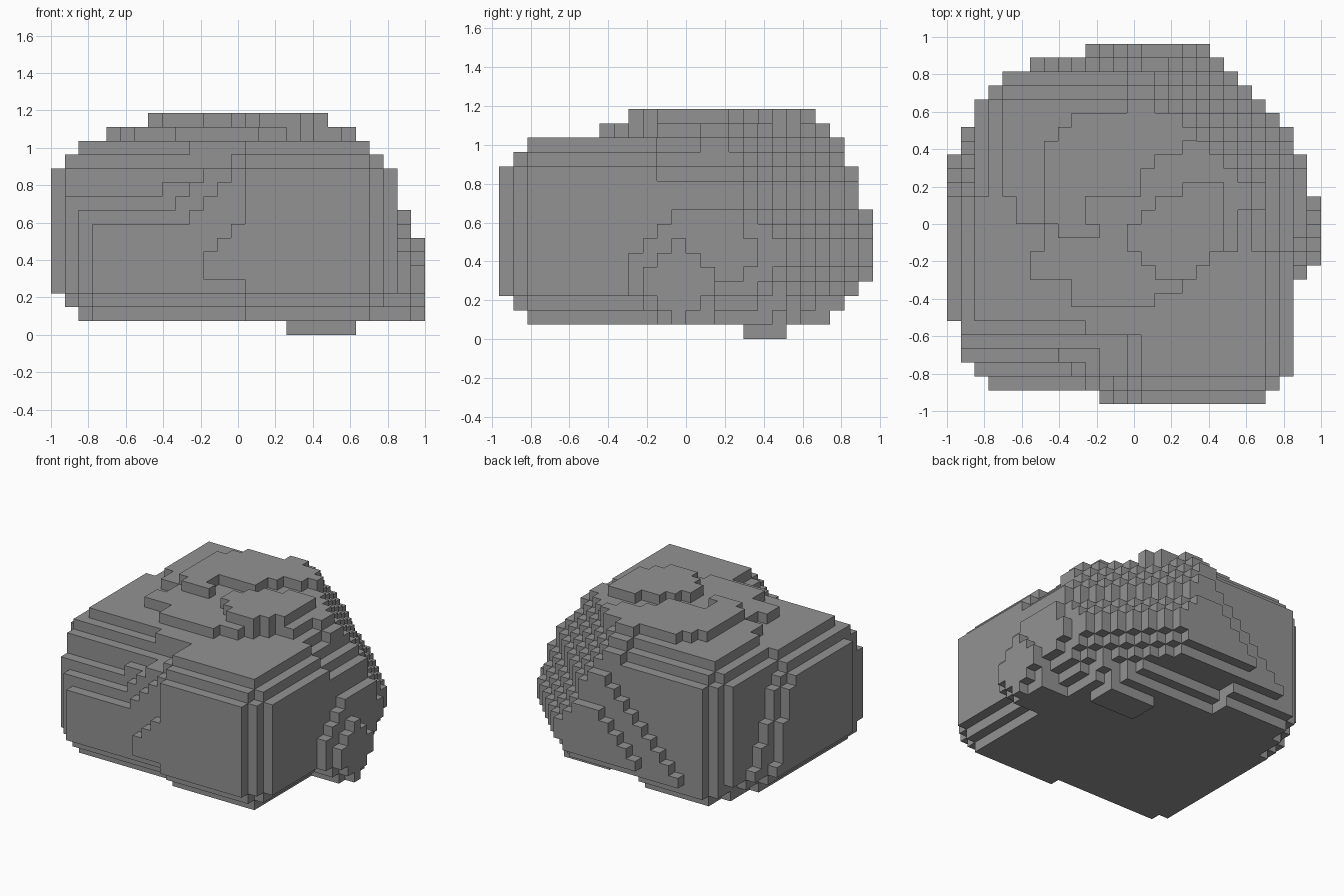
import bpy, bmesh
from mathutils import Vector

cube = bpy.data.objects.get("Cube")
if cube:
    bpy.data.objects.remove(cube, do_unlink=True)

U = 2 / 27                      # block size
NX, NY, NZ = 27, 26, 16
ORIGIN = Vector((-1, -NY * U / 2, 0))

GREY = (0.29, 0.29, 0.29, 1)
stone = bpy.data.materials.new("grey stone")
stone.use_nodes = True
stone.diffuse_color = GREY
stone.node_tree.nodes["Principled BSDF"].inputs["Base Color"].default_value = GREY


def front_wall(x, z, bot, top):
    """Bulge on one half, lower ledge and recessed slope on the other."""
    line = 0.04
    if 0.3 < z < 0.45:
        line = -0.19
    elif 0.45 < z < 0.6:
        line = -0.6 + z
    front = -0.97 if line < x < 0.7 else -0.89
    if x < line:
        front += bot
    if x < (0.04 if z > 0.89 else -0.04):
        if z > 0.59 + max(0, x + 0.33):
            front = -0.82
        if z > 0.67 + max(0, x + 0.41) * 0.7:
            front = -0.74
        if z > 0.74 + max(0, x + 0.48) * 0.4:
            front = -0.67 + min(top, 2 * U if x < -0.26 else U)
    return max(front, -0.97 + bot + top)


def body(x, y, z, k):
    """Rounded boulder with stepped edges, up to the upper plateau."""
    bot, top = max(0, 3 - k) * U, max(0, k - 11) * U
    # right wall, stepping in towards the back
    side = -1.01
    if y > 0.37 - 0.3 * (z - 0.2):
        side = -0.93 + bot
    if y > 0.52 - 0.45 * (z - 0.2):
        side = -0.85 + bot
    if y < -0.52:
        side = max(side, -0.93)
    side = max(side, -1.01 + bot + top)
    if y > 0.15 and top:
        side = max(side, -0.85 + top - U)
    # left wall, with a notch high up in the middle
    left = 0.85 - top - bot
    if z > 0.82 and -0.15 < y < (0.07 if z > 0.96 else 0.22):
        left -= U
    # back wall with a sloping swelling, undercut at the foot
    back = 0.81
    if z < 0.89 and -0.59 + 0.95 * (z - 0.22) < x < 0.48:
        back = 0.89
        if 0.3 < z < 0.67 and -0.26 + 0.8 * (z - 0.3) < x < 0.4:
            back = 0.96
    if bot:
        back = min(back, 0.89 - bot)
        if x > -0.2:
            back -= 2 * U
    if top:
        back = min(back, (0.97 if -0.04 < x < 0.11 else 0.895) - top)
    cut = bot + top
    corners = (x - y < 1.62 - cut and -x - y < 1.62 - cut and y - x < 1.47 - max(0, cut - U) and
               x + y < 1.33 and x + y + 0.8 * z < 1.70 and x + y - 0.8 * z < 1.0)
    return side < x < left and front_wall(x, z, bot, top) < y < back and corners


def plateau(x, y):
    """Ragged raised patch on the top."""
    if y > 0.15:
        return x > -0.70
    if x < -0.33:
        return (y > 0 and x > -0.63) or (x > -0.56 and -0.3 < y < -0.15) or (x > -0.48 and y > -0.3)
    if x < 0.11:
        return y > -0.44
    return y > -0.37 + max(0, x - 0.2) * 0.8 and (x < 0.56 or y > 0.07)


def crown(x, y):
    """Two highest patches, parted by a shallow valley."""
    tail = (-0.48 < x < -0.26 and 0 < y < 0.38) or (-0.41 < x < -0.19 and -0.07 < y < 0)
    back_patch = (
        -0.48 < x and 0.15 < y < (0.67 if -0.04 < x < 0.11 else 0.59) and y - x < 0.86 and
        x < (0.04 if y < 0.3 else 0.11 if y < 0.37 else 0.26 if y < 0.44 else 0.34))
    front_patch = -0.04 < x < 0.48 and -0.3 < y < 0.035 + 0.55 * x and y < 0.22 and x - y < 0.6 and x + y > -0.15
    return tail or back_patch or front_patch


def knob(x, y, z):
    """Two-step lump on the left side."""
    if x < 0.92:
        low = -0.3 + max(0, z - 0.37) * 0.8 + max(0, 0.26 - z)
        return 0.6 < x and z < 0.67 and low < y < (0.37 if 0.37 < z < 0.52 else 0.3 if z > 0.3 else 0.15)
    half = min(0.19, z - 0.06, 0.54 - z)
    return z < 0.52 and abs(y + 0.03) < half


def solid(i, j, k):
    if not (0 <= i < NX and 0 <= j < NY and 0 <= k < NZ):
        return False
    x, y, z = ORIGIN + Vector((i + 0.5, j + 0.5, k + 0.5)) * U
    if k == 0:                  # small foot underneath
        return 0.26 < x < 0.63 and 0.3 < y < 0.52
    if knob(x, y, z):
        return True
    if k == 14 and not plateau(x, y):
        return False
    if k == 15:
        return crown(x, y) and x + y < 0.81
    return body(x, y, z, k)


filled = {(i, j, k) for i in range(NX) for j in range(NY) for k in range(NZ) if solid(i, j, k)}

# outer skin of the blocks
bm = bmesh.new()
corner = {}


def vert(p):
    if p not in corner:
        corner[p] = bm.verts.new(ORIGIN + Vector(p) * U)
    return corner[p]


for cell in filled:
    for axis in range(3):
        for step in (0, 1):
            near = list(cell)
            near[axis] += 2 * step - 1
            if tuple(near) in filled:
                continue
            ring = []
            for a, b in ((0, 0), (1, 0), (1, 1), (0, 1)):
                p = list(cell)
                p[axis] += step
                p[(axis + 1) % 3] += a
                p[(axis + 2) % 3] += b
                ring.append(vert(tuple(p)))
            bm.faces.new(ring if step else ring[::-1])

mesh = bpy.data.meshes.new("boulder")
bm.to_mesh(mesh)
bm.free()
mesh.materials.append(stone)
boulder = bpy.data.objects.new("boulder", mesh)
bpy.context.collection.objects.link(boulder)
